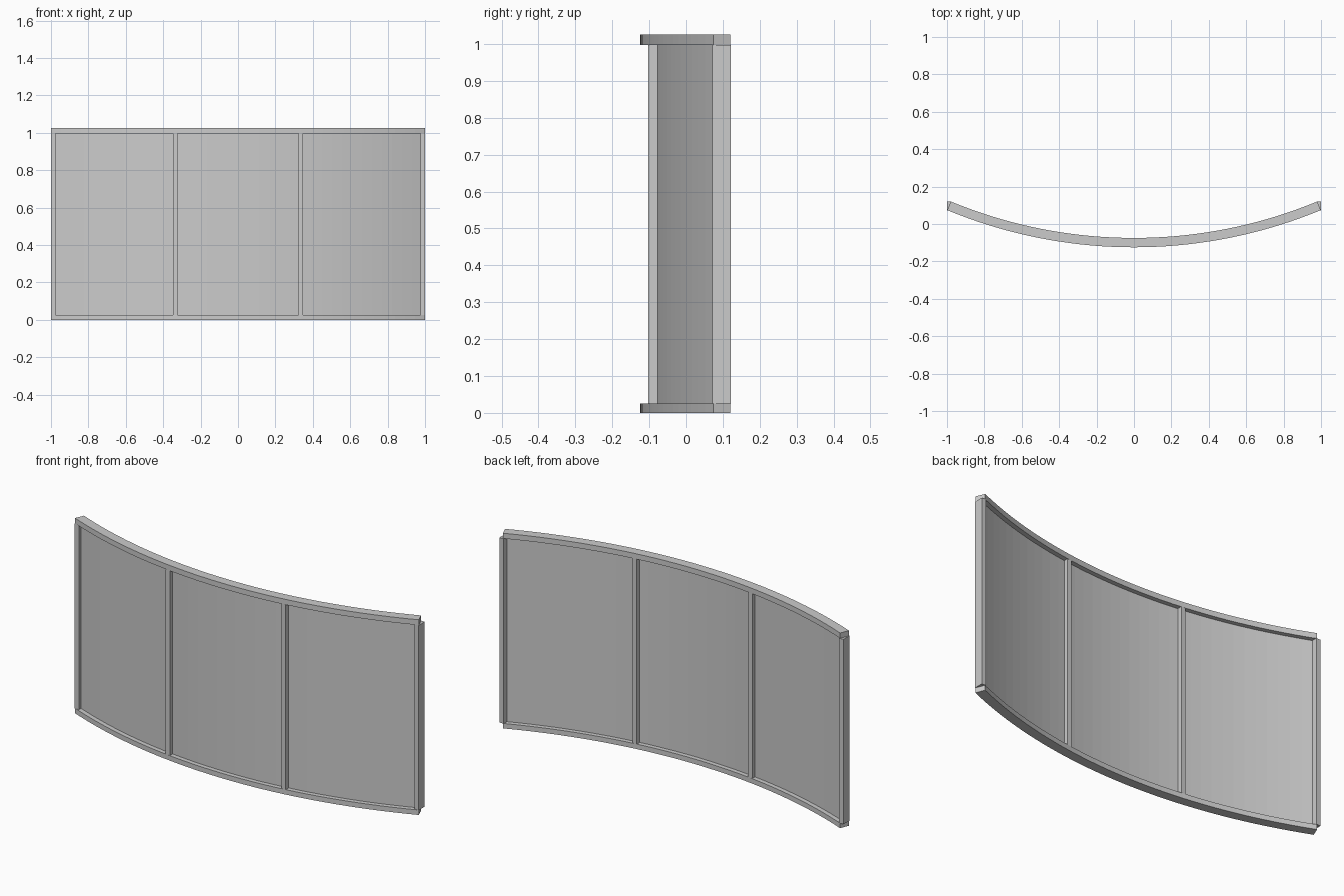
import bpy, bmesh
from math import sin, cos, radians

if "Cube" in bpy.data.objects:
    bpy.data.objects.remove(bpy.data.objects["Cube"])

RADIUS = 2.585        # arc centreline
HALF = radians(22.5)  # half of the arc sweep
CENTRE_Y = RADIUS - 0.0995
DEPTH = 0.05
Z_LOW, Z_HIGH, Z_TOP = 0.026, 0.997, 1.025


def arc_y(x):
    return CENTRE_Y - (RADIUS ** 2 - x ** 2) ** 0.5


def add_object(name, bm):
    bmesh.ops.recalc_face_normals(bm, faces=bm.faces)
    mesh = bpy.data.meshes.new(name)
    bm.to_mesh(mesh)
    bm.free()
    obj = bpy.data.objects.new(name, mesh)
    bpy.context.collection.objects.link(obj)
    return obj


def curved_bar(name, thickness, z0, z1, half=HALF, segments=36):
    """Rectangular section swept along the arc, with closed ends."""
    bm = bmesh.new()
    rings = []
    for i in range(segments + 1):
        a = -half + 2 * half * i / segments
        ring = []
        for side, z in ((1, z0), (1, z1), (-1, z1), (-1, z0)):
            r = RADIUS + side * thickness / 2
            ring.append(bm.verts.new((r * sin(a), CENTRE_Y - r * cos(a), z)))
        rings.append(ring)
    for a, b in zip(rings, rings[1:]):
        for k in range(4):
            n = (k + 1) % 4
            bm.faces.new((a[k], b[k], b[n], a[n]))
    bm.faces.new(rings[0])
    bm.faces.new(rings[-1])
    return add_object(name, bm)


def post(name, x):
    bm = bmesh.new()
    bmesh.ops.create_cube(bm, size=1)
    bmesh.ops.scale(bm, verts=bm.verts, vec=(0.025, DEPTH, Z_HIGH - Z_LOW))
    bmesh.ops.translate(bm, verts=bm.verts,
                        vec=(x, arc_y(x), (Z_LOW + Z_HIGH) / 2))
    return add_object(name, bm)


# Top and bottom curved rails
curved_bar("bottom_rail", DEPTH, 0, Z_LOW)
curved_bar("top_rail", DEPTH, Z_HIGH, Z_TOP)

# Thin curved glass sheet
curved_bar("glass_panel", 0.003, Z_LOW, Z_HIGH, half=radians(22.3))

# Upright posts at the ends and between the panes
for side, label in ((-1, "left"), (1, "right")):
    post(label + "_end_post", side * 0.9875)
    post(label + "_middle_post", side * 0.336)
